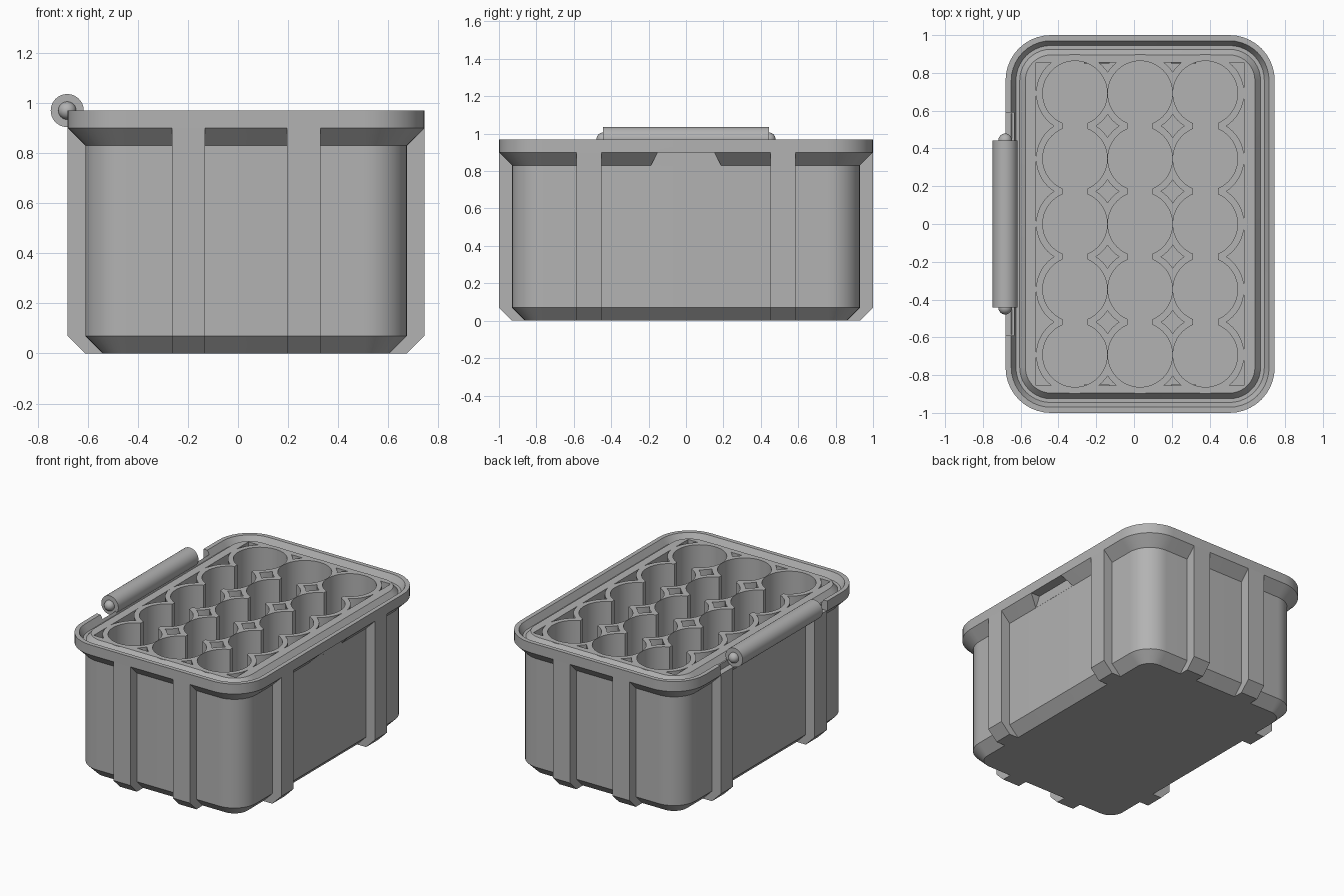
import bpy, bmesh, math
from mathutils import Vector, Matrix

if "Cube" in bpy.data.objects:
    bpy.data.objects.remove(bpy.data.objects["Cube"])

CX = 0.0325              # box centre in x
HX, HY, RAD = 0.7125, 1.0, 0.24
TOP = 0.962              # height of the cup plate

grey = bpy.data.materials.new("plain_grey")
grey.diffuse_color = (0.45, 0.45, 0.45, 1)
grey.use_nodes = True
grey.node_tree.nodes["Principled BSDF"].inputs["Base Color"].default_value = grey.diffuse_color


def make(name, bm, helper=False):
    bmesh.ops.recalc_face_normals(bm, faces=bm.faces)
    me = bpy.data.meshes.new(name)
    bm.to_mesh(me)
    bm.free()
    me.materials.append(grey)
    ob = bpy.data.objects.new(name, me)
    bpy.context.collection.objects.link(ob)
    ob.hide_render = helper
    return ob


def add_box(bm, x0, x1, y0, y1, z0, z1):
    m = Matrix.Translation(((x0 + x1) / 2, (y0 + y1) / 2, (z0 + z1) / 2))
    bmesh.ops.create_cube(bm, size=1, matrix=m @ Matrix.Diagonal((x1 - x0, y1 - y0, z1 - z0, 1)))


def add_post(bm, x, y, r, z0, z1, seg=48):
    bmesh.ops.create_cone(bm, cap_ends=True, segments=seg, radius1=r, radius2=r, depth=z1 - z0,
                          matrix=Matrix.Translation((x, y, (z0 + z1) / 2)))


def add_prism(bm, pts, direction):
    a = [bm.verts.new(p) for p in pts]
    b = [bm.verts.new(Vector(p) + Vector(direction)) for p in pts]
    bm.faces.new(a)
    bm.faces.new(b[::-1])
    for i in range(len(a)):
        j = (i + 1) % len(a)
        bm.faces.new((a[i], a[j], b[j], b[i]))


def boolean(ob, cutter, op):
    mod = ob.modifiers.new(op.lower(), 'BOOLEAN')
    mod.operation, mod.object, mod.solver = op, cutter, 'EXACT'
    mod.use_self = True
    bpy.context.view_layer.objects.active = ob
    bpy.ops.object.modifier_apply(modifier=mod.name)
    bpy.data.objects.remove(cutter)


def smooth(ob):
    bpy.ops.object.select_all(action='DESELECT')
    ob.select_set(True)
    bpy.context.view_layer.objects.active = ob
    bpy.ops.object.shade_smooth_by_angle(angle=math.radians(30))


# Box shell: rounded rectangles stacked by inset and height
def ring(bm, inset, z, seg=10):
    r, out = RAD - inset, []
    for k, (sx, sy) in enumerate(((1, 1), (-1, 1), (-1, -1), (1, -1))):
        for i in range(seg + 1):
            a = math.pi / 2 * (k + i / seg)
            out.append(bm.verts.new((CX + sx * (HX - RAD) + r * math.cos(a),
                                     sy * (HY - RAD) + r * math.sin(a), z)))
    return out


bm = bmesh.new()
profile = [(0.14, 0), (0.07, 0.07), (0.07, 0.83), (0, 0.90), (0, 0.97),
           (0.03, 0.97), (0.055, 0.925), (0.075, 0.925), (0.105, TOP)]
rings = [ring(bm, *p) for p in profile]
for lo, hi in zip(rings, rings[1:]):
    for i in range(len(lo)):
        j = (i + 1) % len(lo)
        bm.faces.new((lo[i], lo[j], hi[j], hi[i]))
bm.faces.new(rings[0][::-1])
bm.faces.new(rings[-1])
box = make("box", bm)

# Open pockets around the cups
bm = bmesh.new()
add_box(bm, CX - 0.55, CX + 0.55, -0.855, 0.855, 0.12, 1.2)
boolean(box, make("pocket_cutter", bm, True), 'DIFFERENCE')

# Cup walls, then cup holes joined by slots along each column
cells = [(CX + 0.345 * i, 0.346 * j) for i in (-1, 0, 1) for j in range(-2, 3)]
bm = bmesh.new()
for x, y in cells:
    add_post(bm, x, y, 0.206, 0.10, TOP)
boolean(box, make("cup_walls", bm, True), 'UNION')
bm = bmesh.new()
for x, y in cells:
    add_post(bm, x, y, 0.171, 0.09, 1.2)
for i in (-1, 0, 1):
    x = CX + 0.345 * i
    add_box(bm, x - 0.066, x + 0.066, -0.69, 0.69, 0.09, 1.2)
boolean(box, make("cup_cutter", bm, True), 'DIFFERENCE')

# Gap in the lip for the hinge, and finger notch under the opposite rim
bm = bmesh.new()
add_box(bm, -0.8, -0.635, -0.59, 0.59, 0.902, 1.2)
x0 = CX + HX - 0.0695
add_prism(bm, [(x0, -0.19, 0.825), (x0, 0.19, 0.825), (x0, 0.15, 0.90), (x0, -0.15, 0.90)], (0.2, 0, 0))
boolean(box, make("rim_cutter", bm, True), 'DIFFERENCE')
smooth(box)


# Upright ribs with a sloped foot, on all four sides
def rib(name, across, side, along_y):
    prof = [(0.15, 0), (0.07, 0), (0, 0.07), (0, 0.905), (0.03, 0.905), (0.15, 0.80)]
    bm = bmesh.new()
    w = 0.133
    if along_y:
        pts = [(across - w / 2, side * (HY - d), z) for d, z in prof]
        add_prism(bm, pts, (w, 0, 0))
    else:
        pts = [(CX + side * (HX - d), across - w / 2, z) for d, z in prof]
        add_prism(bm, pts, (0, w, 0))
    make(name, bm)


for s, end in ((-1, "front"), (1, "back")):
    for k in (-1, 1):
        rib(end + "_rib", CX + 0.23 * k, s, True)
for s, end in ((-1, "left"), (1, "right")):
    for k in (-1, 1):
        rib(end + "_rib", 0.518 * k, s, False)

# Hinge barrel with a round pin end at each side
turn = Matrix.Translation((-0.682, 0, 0.97)) @ Matrix.Rotation(math.pi / 2, 4, 'X')
bm = bmesh.new()
bmesh.ops.create_cone(bm, cap_ends=True, segments=48, radius1=0.066, radius2=0.066, depth=0.885, matrix=turn)
smooth(make("hinge_barrel", bm))
for s in (-1, 1):
    bm = bmesh.new()
    bmesh.ops.create_uvsphere(bm, u_segments=24, v_segments=12, radius=0.036,
                              matrix=Matrix.Translation((-0.682, s * 0.443, 0.97)))
    smooth(make("hinge_pin", bm))
